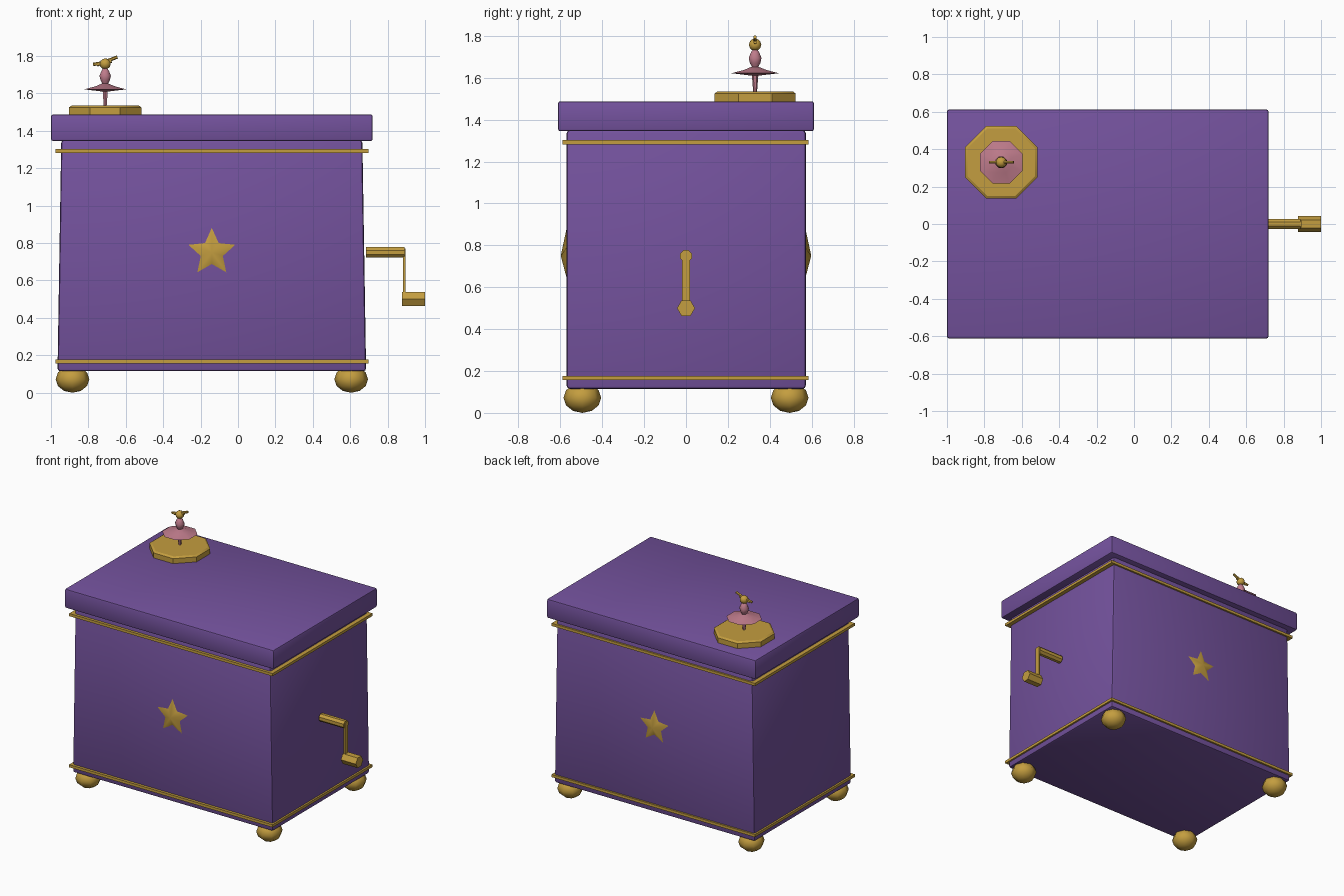
import bpy, bmesh, math
from mathutils import Matrix, Vector

if "Cube" in bpy.data.objects:
    bpy.data.objects.remove(bpy.data.objects["Cube"], do_unlink=True)


def material(name, rgb):
    m = bpy.data.materials.new(name)
    m.use_nodes = True
    m.diffuse_color = (*rgb, 1)
    bsdf = m.node_tree.nodes["Principled BSDF"]
    bsdf.inputs["Base Color"].default_value = (*rgb, 1)
    bsdf.inputs["Roughness"].default_value = 0.7
    return m


PURPLE = material("purple lacquer", (0.175, 0.085, 0.34))
GOLD = material("aged gold", (0.55, 0.34, 0.05))
PINK = material("rose pink", (0.52, 0.20, 0.26))


def finish(name, bm, mat, angle=30):
    """Turn a bmesh into a shaded, coloured object."""
    bmesh.ops.recalc_face_normals(bm, faces=bm.faces)
    mesh = bpy.data.meshes.new(name)
    bm.to_mesh(mesh)
    bm.free()
    mesh.materials.append(mat)
    ob = bpy.data.objects.new(name, mesh)
    bpy.context.collection.objects.link(ob)
    bpy.ops.object.select_all(action='DESELECT')
    ob.select_set(True)
    bpy.context.view_layer.objects.active = ob
    bpy.ops.object.shade_smooth_by_angle(angle=math.radians(angle))
    return ob


def box(name, lo, hi, mat, taper=0.0, bevel=0.0):
    """Box between two corners; the top is drawn in by the taper."""
    bm = bmesh.new()
    lo, hi = Vector(lo), Vector(hi)
    mid, size = (lo + hi) / 2, hi - lo
    bmesh.ops.create_cube(bm, size=1)
    for v in bm.verts:
        if v.co.z > 0:
            v.co.x -= math.copysign(taper / size.x, v.co.x)
        v.co = mid + v.co * size
    if bevel:
        bmesh.ops.bevel(bm, geom=bm.edges[:], offset=bevel, segments=2,
                        profile=0.5, affect='EDGES')
    return finish(name, bm, mat)


def lathe(name, profile, origin, mat, sides=8, along_x=False, angle=30):
    """Revolve (radius, height) points around z, or around x."""
    bm = bmesh.new()
    rings = []
    for r, h in profile:
        ring = []
        for i in range(sides):
            a = math.tau * (i + 0.5) / sides
            ring.append(bm.verts.new((r * math.cos(a), r * math.sin(a), h)))
        rings.append(ring)
    for low, high in zip(rings, rings[1:]):
        for i in range(sides):
            j = (i + 1) % sides
            bm.faces.new((low[i], low[j], high[j], high[i]))
    bm.faces.new(rings[0])
    bm.faces.new(rings[-1])
    bmesh.ops.remove_doubles(bm, verts=bm.verts, dist=0.0005)
    if along_x:
        bm.transform(Matrix.Rotation(math.pi / 2, 4, 'Y'))
    bm.transform(Matrix.Translation(origin))
    return finish(name, bm, mat, angle)


def rod(name, start, end, radius, mat, sides=6):
    """Straight bar between two points."""
    start, end = Vector(start), Vector(end)
    d = end - start
    bm = bmesh.new()
    bmesh.ops.create_cone(bm, cap_ends=True, segments=sides, radius1=radius,
                          radius2=radius, depth=d.length)
    bm.transform(Matrix.Translation((start + end) / 2)
                 @ d.to_track_quat('Z', 'Y').to_matrix().to_4x4())
    return finish(name, bm, mat)


def star(name, y_base, y_peak, mat):
    """Raised five-pointed star with a ridge to every point."""
    bm = bmesh.new()
    rim = []
    for i in range(10):
        r = 0.155 if i % 2 == 0 else 0.073
        a = math.pi / 2 + math.tau * i / 10
        rim.append(bm.verts.new((CX + r * math.cos(a), y_base,
                                 0.75 + r * math.sin(a))))
    peak = bm.verts.new((CX, y_peak, 0.75))
    for i in range(10):
        bm.faces.new((rim[i], rim[(i + 1) % 10], peak))
    bm.faces.new(rim)
    return finish(name, bm, mat, 60)


CX = -0.14  # middle of the box; the crank takes up the rest of the width

# Body and lid
box("box_body", (CX - 0.825, -0.57, 0.115), (CX + 0.825, 0.572, 1.35),
    PURPLE, taper=0.02, bevel=0.015)
box("lid", (-1.0, -0.612, 1.345), (0.72, 0.612, 1.488), PURPLE, bevel=0.012)

# Gold bands
for name, z in (("lower_band", 0.167), ("upper_band", 1.292)):
    box(name, (CX - 0.837, -0.59, z - 0.01), (CX + 0.837, 0.585, z + 0.01), GOLD)

# Ball feet
for side, x in (("right", -0.885), ("left", 0.605)):
    for end, y in (("front", -0.495), ("back", 0.495)):
        bm = bmesh.new()
        bmesh.ops.create_uvsphere(bm, u_segments=8, v_segments=6, radius=0.09)
        bm.transform(Matrix.Translation((x, y, 0.072))
                     @ Matrix.Scale(0.8, 4, (0, 0, 1)))
        finish(f"{end}_{side}_foot", bm, GOLD, 60)

# Stars on front and back
star("front_star", -0.565, -0.598, GOLD)
star("back_star", 0.565, 0.598, GOLD)

# Winding crank
lathe("crank_shaft", [(0.03, 0.685), (0.03, 0.89)], (0, 0, 0.75), GOLD, 8, True)
box("crank_arm", (0.883, -0.018, 0.5), (0.895, 0.018, 0.77), GOLD)
lathe("crank_handle", [(0.043, 0.877), (0.043, 1.0)], (0, 0, 0.5), GOLD, 6, True)

# Turntable and dancer
DX, DY = -0.71, 0.33
axis = (DX, DY, 0)
lathe("turntable", [(0.21, 1.48), (0.21, 1.525), (0.195, 1.535)], axis, GOLD)
lathe("dancer_leg", [(0.009, 1.53), (0.016, 1.62)], axis, PINK, 6)
lathe("dancer_skirt", [(0.015, 1.61), (0.122, 1.622), (0.06, 1.637), (0.02, 1.652)],
      axis, PINK, 8, angle=50)
lathe("dancer_torso", [(0.012, 1.645), (0.027, 1.67), (0.033, 1.695),
                       (0.022, 1.72), (0.01, 1.738)], axis, PINK, 8, angle=60)
bm = bmesh.new()
bmesh.ops.create_icosphere(bm, subdivisions=2, radius=0.03)
bm.transform(Matrix.Translation((DX, DY, 1.758)))
finish("dancer_head", bm, GOLD, 60)
rod("dancer_raised_arm", (DX - 0.045, DY, 1.752), (DX + 0.065, DY, 1.795), 0.009, GOLD)
rod("dancer_low_arm", (DX - 0.065, DY, 1.755), (DX + 0.035, DY, 1.772), 0.009, GOLD)
